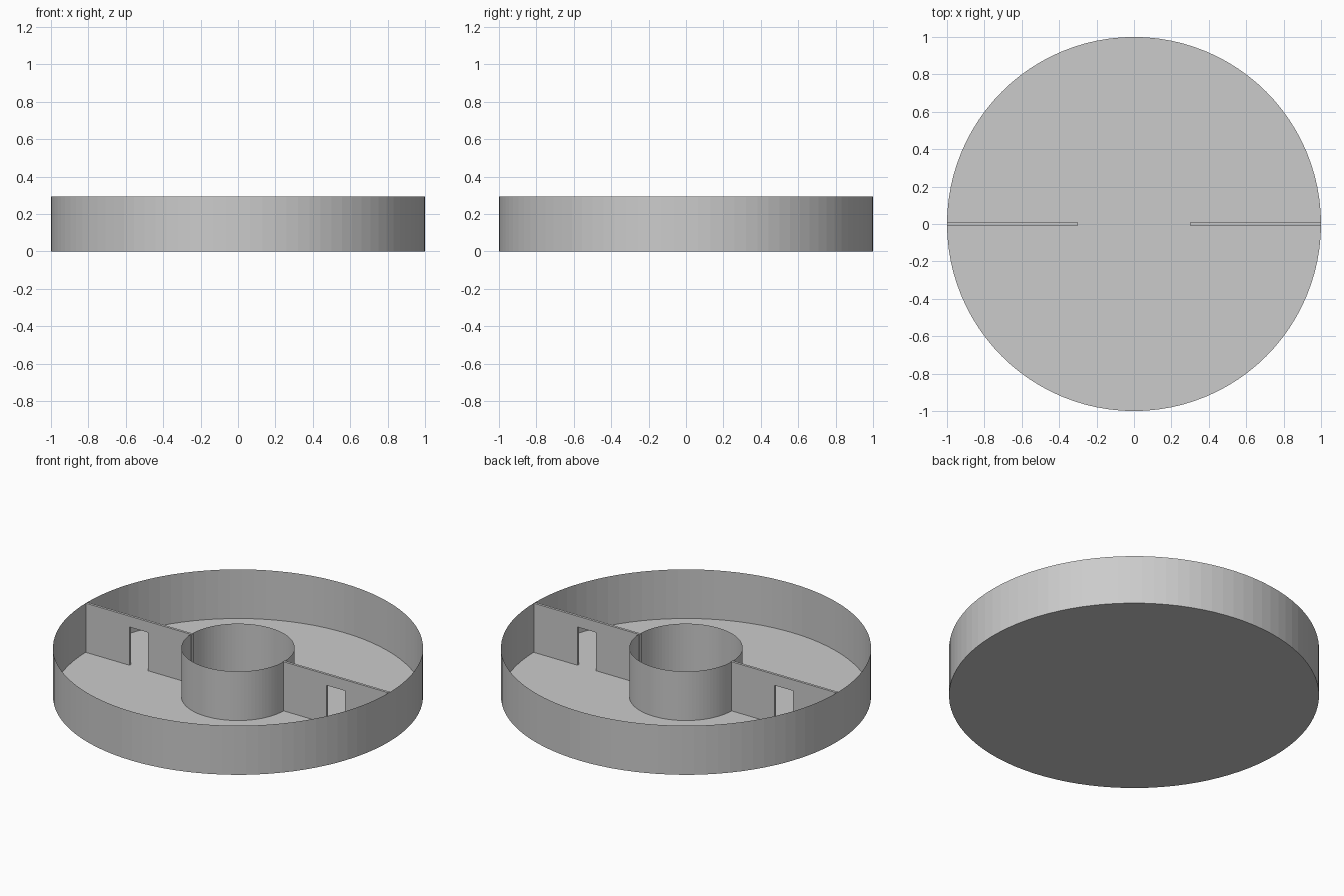
import bpy
import bmesh
from mathutils import Matrix

cube = bpy.data.objects.get("Cube")
if cube:
    bpy.data.objects.remove(cube, do_unlink=True)

HEIGHT = 0.293
SEGMENTS = 96

grey = bpy.data.materials.new("plain grey")
grey.use_nodes = True
colour = (0.6, 0.6, 0.6, 1)
grey.diffuse_color = colour
grey.node_tree.nodes["Principled BSDF"].inputs["Base Color"].default_value = colour


def add_object(name, bm):
    mesh = bpy.data.meshes.new(name)
    bm.to_mesh(mesh)
    bm.free()
    mesh.materials.append(grey)
    obj = bpy.data.objects.new(name, mesh)
    bpy.context.collection.objects.link(obj)
    return obj


def disc(name, radius):
    bm = bmesh.new()
    bmesh.ops.create_circle(bm, cap_ends=True, segments=SEGMENTS, radius=radius)
    return add_object(name, bm)


def tube(name, radius):
    # Open sheet cylinder standing on the floor
    bm = bmesh.new()
    bmesh.ops.create_cone(bm, cap_ends=False, segments=SEGMENTS, radius1=radius,
                          radius2=radius, depth=HEIGHT,
                          matrix=Matrix.Translation((0, 0, HEIGHT / 2)))
    return add_object(name, bm)


def partition(name, side):
    # Wall outline with a doorway, extruded to its thickness
    inner, outer, door_in, door_out, door_top = 0.3, 0.999, 0.59, 0.71, 0.228
    outline = [(inner, 0), (door_in, 0), (door_in, door_top), (door_out, door_top),
               (door_out, 0), (outer, 0), (outer, HEIGHT), (inner, HEIGHT)]
    thickness = 0.015
    bm = bmesh.new()
    face = bm.faces.new([bm.verts.new((side * x, -thickness / 2, z)) for x, z in outline])
    extruded = bmesh.ops.extrude_face_region(bm, geom=[face], use_keep_orig=True)
    moved = [v for v in extruded["geom"] if isinstance(v, bmesh.types.BMVert)]
    bmesh.ops.translate(bm, verts=moved, vec=(0, thickness, 0))
    bmesh.ops.recalc_face_normals(bm, faces=bm.faces)
    return add_object(name, bm)


disc("floor", 1)
tube("outer_wall", 1)
tube("central_ring", 0.306)
partition("left_partition", 1)
partition("right_partition", -1)
